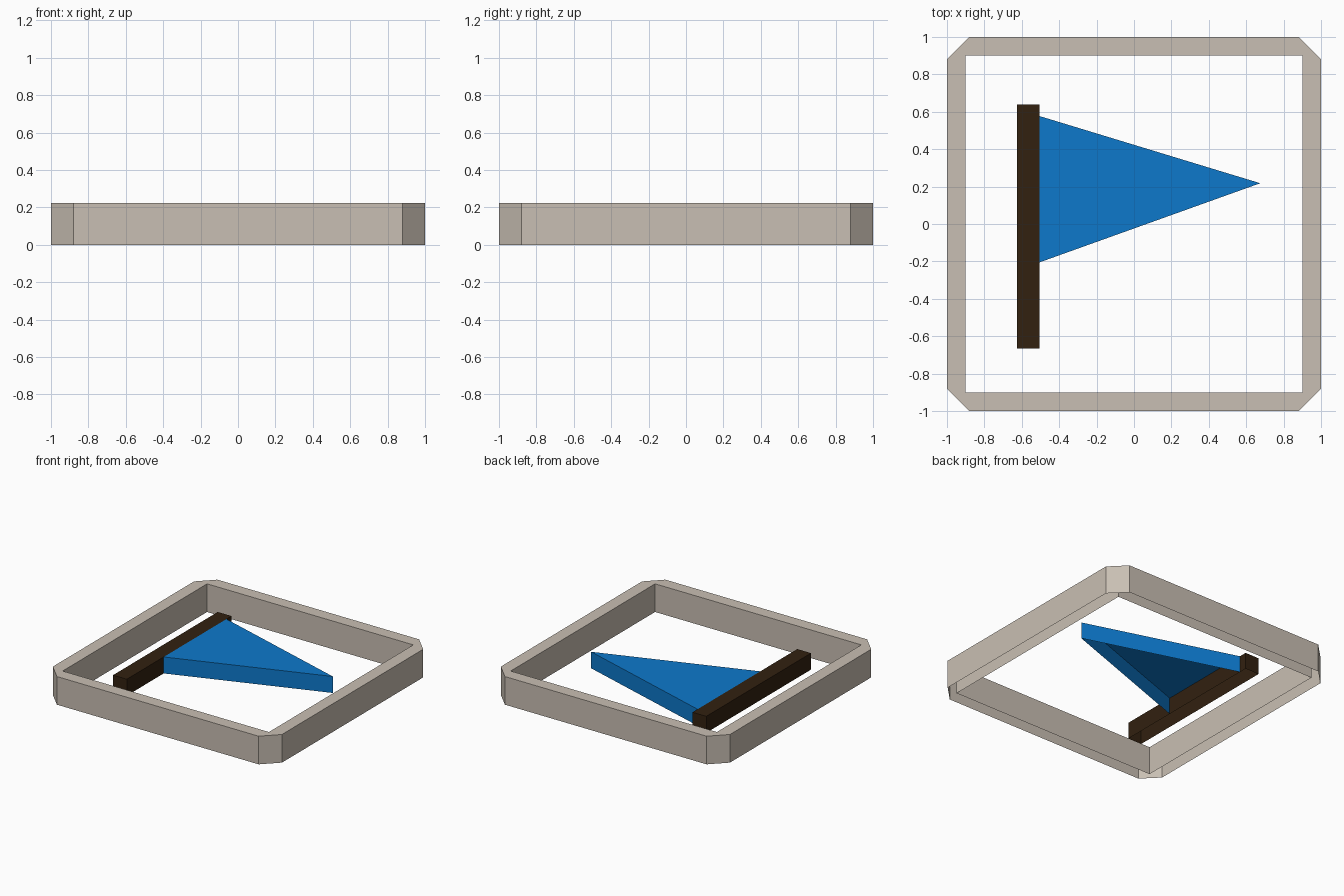
import bpy

if "Cube" in bpy.data.objects:
    bpy.data.objects.remove(bpy.data.objects["Cube"])


def material(name, color):
    m = bpy.data.materials.new(name)
    m.diffuse_color = (*color, 1.0)
    m.use_nodes = True
    m.node_tree.nodes["Principled BSDF"].inputs["Base Color"].default_value = m.diffuse_color
    return m


def add_object(name, verts, faces, mat):
    mesh = bpy.data.meshes.new(name)
    mesh.from_pydata(verts, [], faces)
    mesh.update()
    mesh.materials.append(mat)
    obj = bpy.data.objects.new(name, mesh)
    bpy.context.collection.objects.link(obj)
    return obj


def open_prism(name, outline, z0, z1, mat, skip=()):
    """Counter-clockwise outline with top and walls, open underneath."""
    n = len(outline)
    verts = [(x, y, z) for z in (z0, z1) for x, y in outline]
    faces = [tuple(range(n, 2 * n))]
    faces += [(i, (i + 1) % n, (i + 1) % n + n, i + n)
              for i in range(n) if i not in skip]
    return add_object(name, verts, faces, mat)


stone = material("warm grey", (0.584, 0.521, 0.451))
blue = material("bright blue", (0.004, 0.19, 0.60))
brown = material("dark brown", (0.032, 0.015, 0.005))

# Square frame: chamfered outside, sharp inside, open underneath
H, C, I = 0.222, 0.88, 0.9
outer = [(-C, -1), (C, -1), (1, -C), (1, C), (C, 1), (-C, 1), (-1, C), (-1, -C)]
inner = [(-I, -I), (I, -I), (I, I), (-I, I)]
verts = [(x, y, z) for z in (0, H) for x, y in outer + inner]
faces = []
for i in range(8):
    j = (i + 1) % 8
    faces.append((i, j, j + 12, i + 12))                      # outer walls
for k in range(4):
    a, b, c = 2 * k, 2 * k + 1, (2 * k + 2) % 8
    p, q = 8 + k, 8 + (k + 1) % 4
    faces.append((q, p, p + 12, q + 12))                      # inner walls
    faces.append((a + 12, b + 12, q + 12, p + 12))            # top strips
    faces.append((b + 12, c + 12, q + 12))                    # top corners
add_object("frame", verts, faces, stone)

# Flag pole and pennant lying inside the frame
Z0, Z1 = 0.043, 0.173
open_prism("flag_pole", [(-0.625, -0.665), (-0.505, -0.665),
                         (-0.505, 0.64), (-0.625, 0.64)], Z0, Z1, brown)
open_prism("flag", [(-0.505, -0.205), (0.675, 0.218), (-0.505, 0.577)],
           Z0, Z1, blue, skip=(2,))
